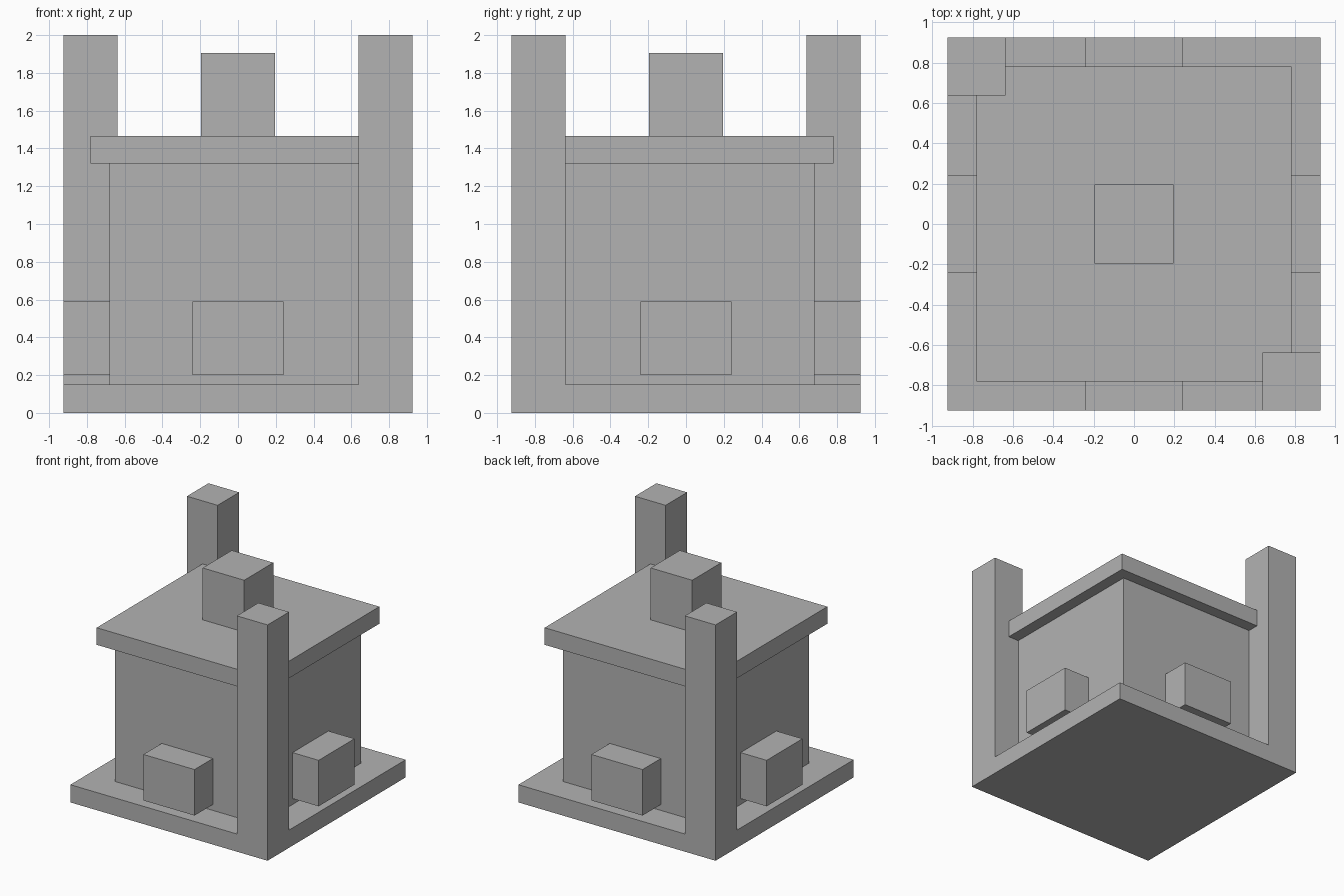
import bpy
from math import pi, sin, cos
from mathutils import Matrix

cube = bpy.data.objects.get("Cube")
if cube:
    bpy.data.objects.remove(cube, do_unlink=True)

grey = bpy.data.materials.new("plain_grey")
grey.use_nodes = True
colour = (0.45, 0.45, 0.45, 1)
grey.diffuse_color = colour
grey.node_tree.nodes["Principled BSDF"].inputs["Base Color"].default_value = colour


def box(name, low, high, angle=0.0):
    """Box between two corners, turned about the vertical centre line."""
    bpy.ops.mesh.primitive_cube_add(size=1)
    obj = bpy.context.object
    obj.name = obj.data.name = name
    size = [b - a for a, b in zip(low, high)]
    centre = [(a + b) / 2 for a, b in zip(low, high)]
    obj.data.transform(Matrix.Rotation(angle, 4, 'Z')
                       @ Matrix.Translation(centre)
                       @ Matrix.Diagonal((*size, 1)))
    obj.data.materials.append(grey)
    return obj


def slab(name, half, bottom, top):
    """Square block centred on the vertical axis."""
    return box(name, (-half, -half, bottom), (half, half, top))


EDGE = 0.925   # half width of the base
WALL = 0.68    # half width of the body

# Central stack
slab("base", EDGE, 0, 0.15)
slab("body", WALL, 0.15, 1.32)
slab("roof", 0.78, 1.32, 1.465)
slab("chimney", 0.195, 1.465, 1.905)

# Tall posts on two opposite corners
for name, angle in (("front_left_post", 0), ("back_right_post", pi)):
    box(name, (0.637, -EDGE, 0), (EDGE, -0.637, 2), angle)

# One projecting block on each wall
for i, side in enumerate(("front", "left", "back", "right")):
    box(side + "_block", (-0.24, -EDGE, 0.2), (0.24, -WALL, 0.59), i * pi / 2)
